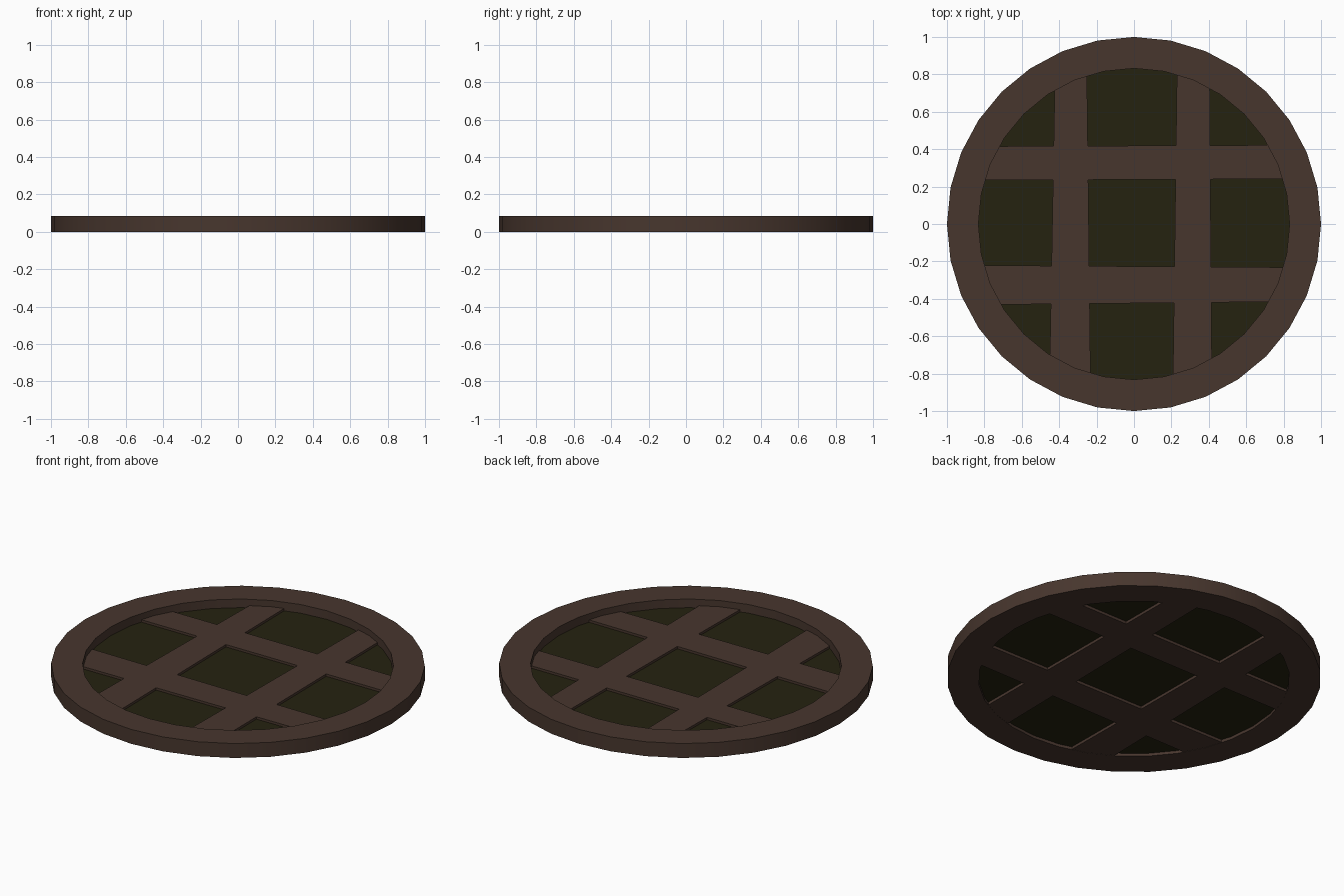
import bpy, bmesh, math

if "Cube" in bpy.data.objects:
    bpy.data.objects.remove(bpy.data.objects["Cube"])

def material(name, rgb):
    m = bpy.data.materials.new(name)
    m.diffuse_color = (*rgb, 1)
    m.use_nodes = True
    m.node_tree.nodes["Principled BSDF"].inputs["Base Color"].default_value = m.diffuse_color
    return m

brown = material("dark brown", (0.064, 0.037, 0.027))
green = material("dark green", (0.0185, 0.0165, 0.005))

def finish(name, bm, mat):
    bmesh.ops.recalc_face_normals(bm, faces=bm.faces)
    me = bpy.data.meshes.new(name)
    bm.to_mesh(me)
    bm.free()
    me.materials.append(mat)
    ob = bpy.data.objects.new(name, me)
    bpy.context.collection.objects.link(ob)
    return ob

def prism(name, pts, z0, z1, mat):
    bm = bmesh.new()
    face = bm.faces.new([bm.verts.new((x, y, z0)) for x, y in pts])
    top = bmesh.ops.extrude_face_region(bm, geom=[face])["geom"]
    for v in top:
        if isinstance(v, bmesh.types.BMVert):
            v.co.z = z1
    # the extrude removes the base, so close it again if needed
    bmesh.ops.holes_fill(bm, edges=bm.edges[:], sides=0)
    return finish(name, bm, mat)

N = 32
def circle(r):
    return [(r * math.cos(2 * math.pi * i / N), r * math.sin(2 * math.pi * i / N)) for i in range(N)]

# outer ring: rectangular section swept round
bm = bmesh.new()
profile = [(1.0, 0), (1.0, 0.085), (0.832, 0.085), (0.832, 0)]
loops = [[bm.verts.new((x, y, z)) for x, y in circle(r)] for r, z in profile]
for a, b in zip(loops, loops[1:] + loops[:1]):
    for i in range(N):
        j = (i + 1) % N
        bm.faces.new((a[i], a[j], b[j], b[i]))
ring = finish("rim", bm, brown)
bpy.context.view_layer.objects.active = ring
ring.select_set(True)
bpy.ops.object.shade_smooth_by_angle(angle=math.radians(30))

# recessed panel
prism("panel", circle(0.834), 0.017, 0.034, green)

# slightly uneven crossing bars
L = 0.84
bars = {
    "left_bar": [(-0.452, -L), (-0.232, -L), (-0.252, L), (-0.422, L)],
    "right_bar": [(0.208, -L), (0.417, -L), (0.404, L), (0.23, L)],
    "back_bar": [(-L, 0.234), (L, 0.241), (L, 0.422), (-L, 0.415)],
    "front_bar": [(-L, -0.432), (L, -0.415), (L, -0.232), (-L, -0.221)],
}
for name, pts in bars.items():
    prism(name, pts, 0.001, 0.048, brown)
